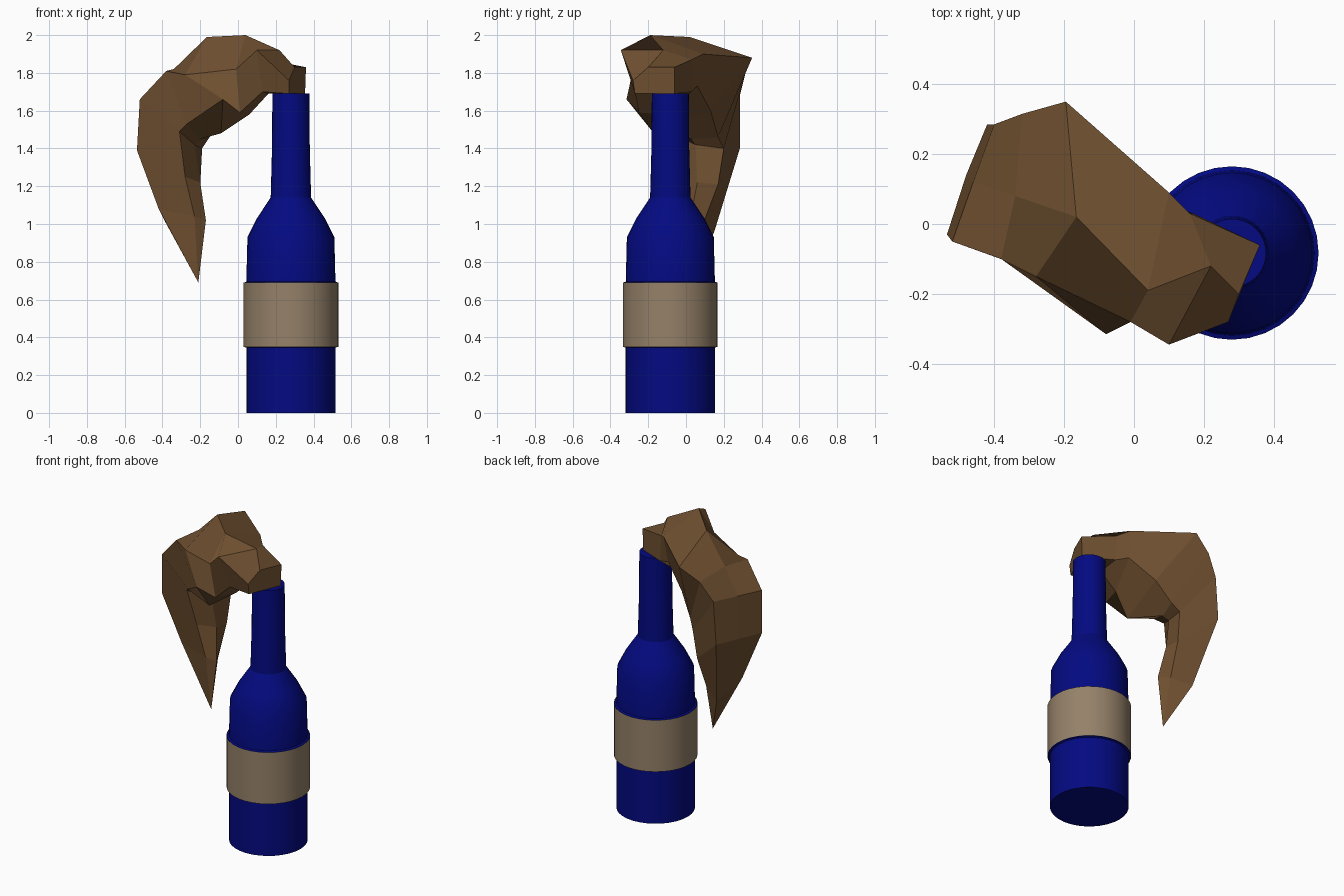
import bpy, bmesh, math

if "Cube" in bpy.data.objects:
    bpy.data.objects.remove(bpy.data.objects["Cube"])

CX, CY, SEG = 0.28, -0.083, 32


def material(name, rgb):
    m = bpy.data.materials.new(name)
    m.diffuse_color = (*rgb, 1)
    m.use_nodes = True
    m.node_tree.nodes["Principled BSDF"].inputs["Base Color"].default_value = m.diffuse_color
    return m


def loft(name, rings, mat, closed_ends=(False, False), tip=None):
    """Skin a list of point rings, optionally capped or ending in a tip."""
    bm = bmesh.new()
    loops = [[bm.verts.new(p) for p in r] for r in rings]
    n = len(loops[0])
    for a, b in zip(loops, loops[1:]):
        for i in range(n):
            j = (i + 1) % n
            bm.faces.new((a[i], a[j], b[j], b[i]))
    if closed_ends[0]:
        bm.faces.new(loops[0][::-1])
    if tip:
        t = bm.verts.new(tip)
        for i in range(n):
            bm.faces.new((loops[-1][i], loops[-1][(i + 1) % n], t))
    elif closed_ends[1]:
        bm.faces.new(loops[-1])
    bmesh.ops.recalc_face_normals(bm, faces=bm.faces)
    me = bpy.data.meshes.new(name)
    bm.to_mesh(me)
    bm.free()
    ob = bpy.data.objects.new(name, me)
    bpy.context.collection.objects.link(ob)
    me.materials.append(mat)
    return ob


def circle(r, z):
    return [(CX + r * math.cos(2 * math.pi * i / SEG),
             CY + r * math.sin(2 * math.pi * i / SEG), z) for i in range(SEG)]


def smooth(ob):
    bpy.ops.object.select_all(action='DESELECT')
    ob.select_set(True)
    bpy.context.view_layer.objects.active = ob
    bpy.ops.object.shade_smooth_by_angle(angle=math.radians(30))


glass = material("blue_glass", (0.001, 0.003, 0.22))
paper = material("label_paper", (0.30, 0.22, 0.14))
fabric = material("brown_cloth", (0.16, 0.08, 0.03))

# Bottle: turned profile with a slight step behind the label
profile = [(0.236, 0), (0.236, 0.345), (0.248, 0.35), (0.248, 0.69),
           (0.236, 0.695), (0.230, 0.93), (0.18, 1.03), (0.107, 1.14),
           (0.100, 1.40), (0.098, 1.69)]
smooth(loft("bottle", [circle(r, z) for r, z in profile], glass, (True, True)))

# Label: band around the body
smooth(loft("label", [circle(0.251, 0.35), circle(0.251, 0.69)], paper))

# Cloth: six-sided sections (front, top, back, back hem, under, under front)
# running from the mouth, over the fold and down to the hanging tip
sections = [
    [(.27, -.28, 1.76), (.30, -.20, 1.83), (.36, -.06, 1.83), (.355, -.06, 1.69), (.31, -.17, 1.69), (.27, -.27, 1.69)],
    [(.10, -.345, 1.92), (.22, -.12, 1.92), (.16, .03, 1.87), (.17, .03, 1.70), (.16, -.12, 1.69), (.13, -.27, 1.70)],
    [(-.01, -.28, 1.82), (.04, -.19, 2.0), (.10, .09, 1.90), (.09, .06, 1.73), (.06, -.10, 1.58), (.01, -.25, 1.59)],
    [(-.28, -.15, 1.79), (-.165, .02, 1.99), (-.195, .35, 1.88), (-.06, .13, 1.60), (-.09, -.17, 1.48), (-.08, -.315, 1.66)],
    [(-.38, -.10, 1.81), (-.34, .08, 1.82), (-.32, .315, 1.80), (-.15, .17, 1.46), (-.20, .03, 1.45), (-.27, -.14, 1.53)],
    [(-.52, -.05, 1.66), (-.46, .12, 1.67), (-.40, .285, 1.68), (-.19, .20, 1.40), (-.23, .05, 1.42), (-.31, -.09, 1.49)],
    [(-.535, -.03, 1.39), (-.48, .14, 1.40), (-.42, .285, 1.40), (-.20, .17, 1.21), (-.20, .06, 1.22), (-.28, -.03, 1.25)],
    [(-.42, .01, 1.08), (-.39, .08, 1.02), (-.33, .15, .96), (-.21, .09, 1.0), (-.17, .02, 1.02), (-.23, -.01, 1.04)],
]
loft("cloth", sections, fabric, (True, False), tip=(-.21, .02, .69))
